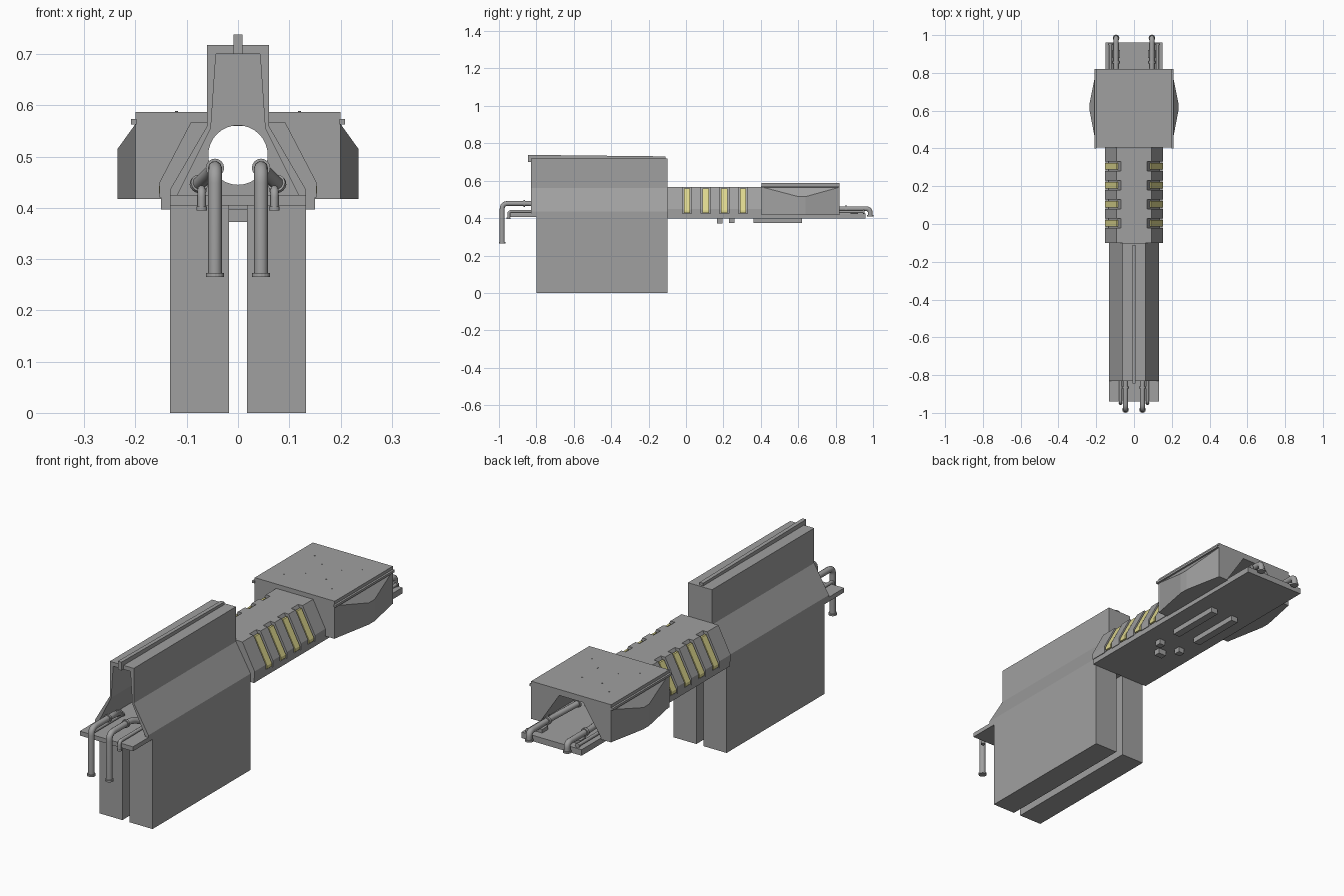
import bpy, bmesh, math
from mathutils import Vector

if "Cube" in bpy.data.objects:
    bpy.data.objects.remove(bpy.data.objects["Cube"])


def paint(name, rgb):
    m = bpy.data.materials.new(name)
    m.diffuse_color = (*rgb, 1)
    m.use_nodes = True
    m.node_tree.nodes["Principled BSDF"].inputs["Base Color"].default_value = m.diffuse_color
    return m


grey = paint("dark_grey", (0.35, 0.35, 0.35))
yellow = paint("yellow_strip", (0.72, 0.67, 0.27))


def finish(name, bm, mat=grey):
    bmesh.ops.recalc_face_normals(bm, faces=bm.faces)
    me = bpy.data.meshes.new(name)
    bm.to_mesh(me)
    bm.free()
    ob = bpy.data.objects.new(name, me)
    bpy.context.collection.objects.link(ob)
    me.materials.append(mat)
    return ob


def prism(name, pts, y0, y1, mat=grey):
    """Extrude an x-z profile along y."""
    bm = bmesh.new()
    face = bm.faces.new([bm.verts.new((x, y0, z)) for x, z in pts])
    ext = bmesh.ops.extrude_face_region(bm, geom=[face])
    verts = [g for g in ext["geom"] if isinstance(g, bmesh.types.BMVert)]
    bmesh.ops.translate(bm, verts=verts, vec=(0, y1 - y0, 0))
    return finish(name, bm, mat)


def sym(half):
    """Mirror a half profile (top to bottom) across x = 0."""
    return half + [(-x, z) for x, z in reversed(half)]


def box(name, x0, x1, y0, y1, z0, z1):
    return prism(name, [(x0, z0), (x1, z0), (x1, z1), (x0, z1)], y0, y1)


def cyl(name, a, b, r, n=16):
    a, b = Vector(a), Vector(b)
    bm = bmesh.new()
    bmesh.ops.create_cone(bm, cap_ends=True, segments=n, radius1=r, radius2=r, depth=(b - a).length)
    rot = (b - a).to_track_quat('Z', 'Y').to_matrix()
    bmesh.ops.rotate(bm, verts=bm.verts, cent=(0, 0, 0), matrix=rot)
    bmesh.ops.translate(bm, verts=bm.verts, vec=(a + b) / 2)
    return finish(name, bm)


def hull(name, pts):
    bm = bmesh.new()
    for p in pts:
        bm.verts.new(p)
    bmesh.ops.convex_hull(bm, input=bm.verts)
    return finish(name, bm)


def cut(ob, *cutters):
    for c in cutters:
        c.hide_render = True
        m = ob.modifiers.new("cut", 'BOOLEAN')
        m.operation, m.solver, m.object = 'DIFFERENCE', 'EXACT', c
    bpy.context.view_layer.update()
    dg = bpy.context.evaluated_depsgraph_get()
    me = bpy.data.meshes.new_from_object(ob.evaluated_get(dg))
    ob.modifiers.clear()
    ob.data = me
    for c in cutters:
        bpy.data.objects.remove(c)


def pipe(name, pts, r, bend=0.03):
    """Round pipe through pts with rounded elbows and end collars."""
    pts = [Vector(p) for p in pts]
    path = [pts[0]]
    for p, q, s in zip(pts, pts[1:], pts[2:]):
        a = q + (p - q).normalized() * bend
        b = q + (s - q).normalized() * bend
        for i in range(7):
            t = i / 6
            path.append(a * (1 - t) ** 2 + q * 2 * t * (1 - t) + b * t * t)
    path.append(pts[-1])
    cu = bpy.data.curves.new(name, 'CURVE')
    cu.dimensions = '3D'
    cu.bevel_depth, cu.bevel_resolution, cu.use_fill_caps = r, 3, True
    cu.materials.append(grey)
    sp = cu.splines.new('POLY')
    sp.points.add(len(path) - 1)
    for pt, co in zip(sp.points, path):
        pt.co = (*co, 1)
    tmp = bpy.data.objects.new(name, cu)
    bpy.context.collection.objects.link(tmp)
    bpy.context.view_layer.update()
    me = bpy.data.meshes.new_from_object(tmp.evaluated_get(bpy.context.evaluated_depsgraph_get()))
    bpy.data.objects.remove(tmp)
    me.shade_smooth()
    if not me.materials:
        me.materials.append(grey)
    bpy.context.collection.objects.link(bpy.data.objects.new(name, me))
    for a, b in ((pts[0], pts[1]), (pts[-1], pts[-2])):
        cyl(name + "_collar", a, a + (b - a).normalized() * 0.008, r * 1.3)


def bore(y0, y1):
    return cyl("bore_cutter", (0, y0, 0.503), (0, y1, 0.503), 0.058, 32)


# Front housing, hollow from the front with a round hole in its back wall
housing = prism("front_housing", sym([(0.06, 0.718), (0.06, 0.56), (0.133, 0.435), (0.133, 0.42)]), -0.83, -0.10)
cavity = prism("cavity_cutter", sym([(0.043, 0.70), (0.053, 0.555), (0.118, 0.425)]), -0.90, -0.13)
cut(housing, cavity, bore(-0.2, -0.05))

# Top rail with a hooked front end
hull("top_rail", [(x, y, z) for x in (-0.009, 0.009) for y, z in
                  ((-0.845, 0.738), (-0.11, 0.73), (-0.11, 0.715), (-0.845, 0.715))])
box("rail_hook", -0.009, 0.009, -0.845, -0.83, 0.70, 0.72)

# Floor plates
box("front_plate", -0.133, 0.133, -0.94, -0.10, 0.405, 0.425)
box("rear_plate", -0.15, 0.15, -0.10, 0.96, 0.397, 0.424)

# Middle tunnel
mid = prism("middle_tunnel", sym([(0.07, 0.567), (0.135, 0.445), (0.135, 0.42)]), -0.10, 0.42)
cut(mid, bore(-0.2, 0.5))

# Rear box with a flared opening at the back
rear = box("rear_box", -0.20, 0.20, 0.405, 0.82, 0.417, 0.587)
cut(rear, prism("opening_cutter", sym([(0.06, 0.56), (0.15, 0.424)]), 0.44, 0.9), bore(0.3, 0.5))

slots = [0.005, 0.105, 0.205, 0.305]
edges = [-0.10] + [e for y in slots for e in (y - 0.025, y + 0.025)] + [0.41]

for s in (-1, 1):
    # Support legs
    box("leg", s * 0.018, s * 0.133, -0.80, -0.10, 0, 0.42)

    # Ribs and the yellow strips between them
    rib = [(s * x, z) for x, z in ((0.065, 0.567), (0.092, 0.567), (0.153, 0.45), (0.153, 0.42), (0.12, 0.42))]
    for y0, y1 in zip(edges[::2], edges[1::2]):
        prism("rib", rib, y0, y1)
    strip = [(s * x, z) for x, z in ((0.084, 0.558), (0.093, 0.558), (0.154, 0.442), (0.154, 0.428), (0.13, 0.428))]
    for y in slots:
        prism("yellow_strip", strip, y - 0.017, y + 0.017, yellow)

    # Side bulge, trim strip and rivets of the rear box
    hull("side_bulge", [(s * 0.199, y, z) for y in (0.41, 0.82) for z in (0.417, 0.565)] +
         [(s * 0.235, y, z) for y in (0.60, 0.64) for z in (0.417, 0.515)])
    box("side_trim", s * 0.198, s * 0.209, 0.40, 0.82, 0.563, 0.573)
    for x, y in ((0.12, 0.5), (0.12, 0.72), (0.05, 0.56), (0.05, 0.67)):
        cyl("rivet", (s * x, y, 0.58), (s * x, y, 0.5885), 0.003, 8)

    # Front pipes
    x = s * 0.045
    pipe("front_pipe", [(s * 0.078, -0.74, 0.445), (x, -0.82, 0.478), (x, -0.983, 0.478), (x, -0.983, 0.265)], 0.0135)
    cyl("front_pipe_ring", (x, -0.87, 0.478), (x, -0.86, 0.478), 0.018)
    x = s * 0.071
    pipe("front_small_pipe", [(x, -0.72, 0.436), (x, -0.948, 0.436), (x, -0.948, 0.395)], 0.008, 0.015)

    # Rear pipes and the valves inside the opening
    x = s * 0.095
    pipe("rear_pipe", [(x * 0.8, 0.66, 0.46), (x, 0.80, 0.45), (x, 0.985, 0.45), (x, 0.985, 0.408)], 0.0135, 0.022)
    cyl("rear_pipe_ring", (x, 0.85, 0.45), (x, 0.862, 0.45), 0.018)
    box("rear_pipe_clamp", x - 0.02, x + 0.02, 0.88, 0.92, 0.424, 0.44)
    pipe("rear_small_pipe", [(s * 0.125, 0.78, 0.434), (s * 0.125, 0.955, 0.434)], 0.008)
    cyl("inner_valve", (s * 0.08, 0.60, 0.424), (s * 0.08, 0.60, 0.47), 0.006, 10)
    cyl("valve_wheel", (s * 0.08, 0.60, 0.465), (s * 0.08, 0.60, 0.473), 0.018)

    # Underside rails and blocks
    box("under_rail", s * 0.04, s * 0.075, 0.36, 0.62, 0.373, 0.40)
    box("under_block", s * 0.04, s * 0.07, 0.23, 0.26, 0.373, 0.40)
box("under_center_block", -0.02, 0.02, 0.165, 0.195, 0.372, 0.40)
